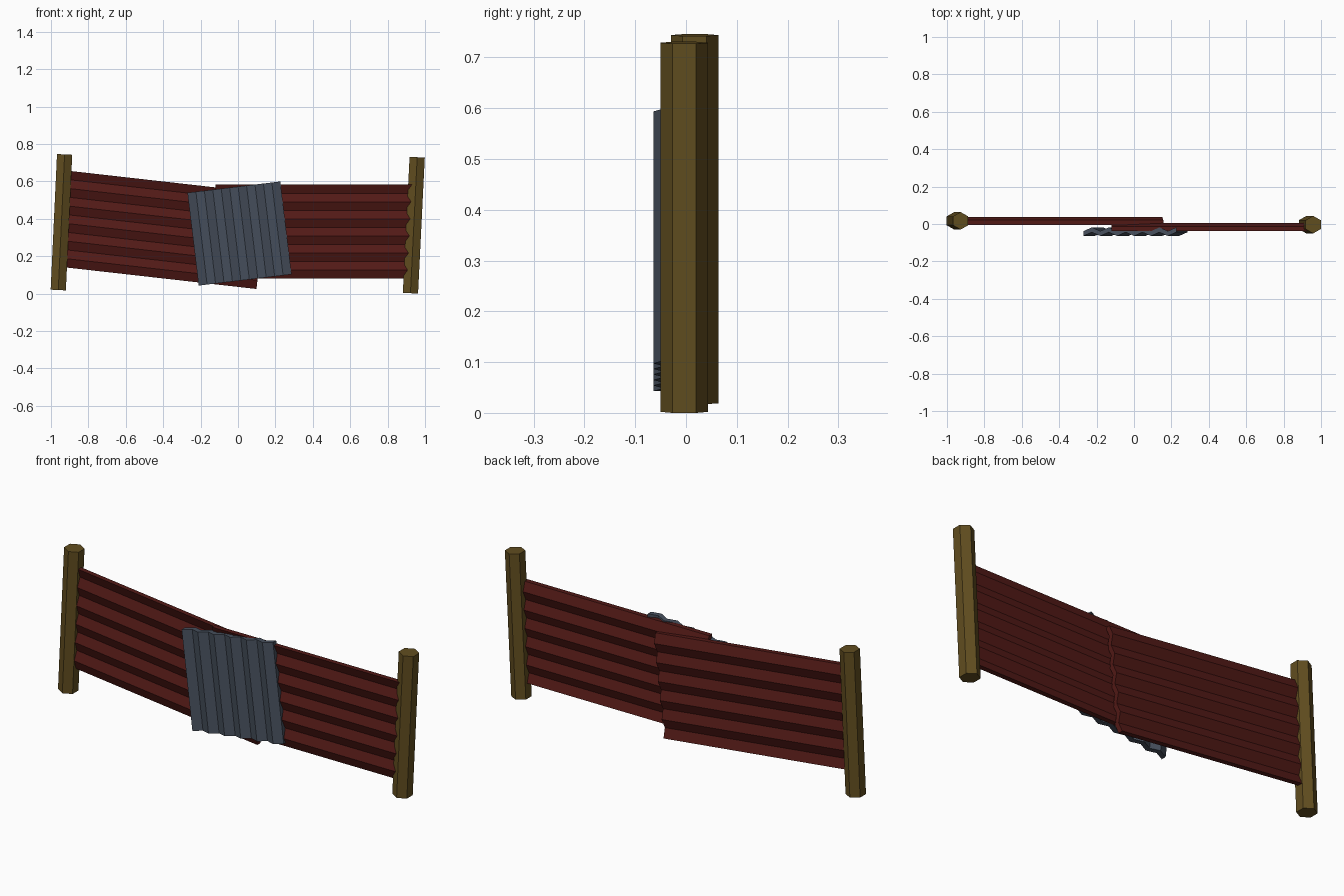
import bpy, bmesh, math
from mathutils import Vector, Matrix

if "Cube" in bpy.data.objects:
    bpy.data.objects.remove(bpy.data.objects["Cube"])


def material(name, rgb):
    m = bpy.data.materials.new(name)
    m.diffuse_color = (*rgb, 1)
    m.use_nodes = True
    m.node_tree.nodes["Principled BSDF"].inputs["Base Color"].default_value = m.diffuse_color
    return m


wood = material("wood", (0.12, 0.075, 0.014))
rust = material("rust_red", (0.085, 0.010, 0.008))
steel = material("blue_grey", (0.063, 0.08, 0.11))


def finish(name, bm, mat, matrix):
    bmesh.ops.recalc_face_normals(bm, faces=bm.faces)
    me = bpy.data.meshes.new(name)
    bm.to_mesh(me)
    bm.free()
    me.materials.append(mat)
    ob = bpy.data.objects.new(name, me)
    ob.matrix_world = matrix
    bpy.context.collection.objects.link(ob)
    return ob


def post(name, bottom, top, radius=0.047):
    """Six-sided post leaning from bottom to top, one corner facing front."""
    a, b = Vector(bottom), Vector(top)
    axis = b - a
    bm = bmesh.new()
    bmesh.ops.create_cone(bm, cap_ends=True, segments=6, radius1=radius,
                          radius2=radius, depth=axis.length,
                          matrix=Matrix.Rotation(0, 4, 'Z'))
    # make sure a corner points along y
    if max(v.co.y for v in bm.verts) < radius * 0.95:
        bmesh.ops.rotate(bm, verts=bm.verts, matrix=Matrix.Rotation(math.pi / 6, 3, 'Z'))
    tilt = math.atan2(axis.x, axis.z)
    finish(name, bm, wood, Matrix.Translation((a + b) / 2) @ Matrix.Rotation(tilt, 4, 'Y'))


def sheet(name, mat, centre, length, width, angle, depth, thick, folds=11, phase=1):
    """Corrugated sheet: a zigzag profile across the width, run along the length."""
    bm = bmesh.new()
    front, back = [], []
    for i in range(folds + 1):
        z = width * (0.5 - i / folds)
        y = phase * depth / 2 * (-1) ** (i + 1)
        front.append(bm.verts.new((-length / 2, y - thick / 2, z)))
        back.append(bm.verts.new((-length / 2, y + thick / 2, z)))
    strips = [bm.faces.new((front[i], front[i + 1], back[i + 1], back[i]))
              for i in range(folds)]
    ext = bmesh.ops.extrude_face_region(bm, geom=strips, use_keep_orig=True)
    bmesh.ops.translate(bm, vec=(length, 0, 0),
                        verts=[g for g in ext["geom"] if isinstance(g, bmesh.types.BMVert)])
    finish(name, bm, mat, Matrix.Translation(centre) @ Matrix.Rotation(-angle, 4, 'Y'))


# Leaning end posts
post("left_post", (-0.961, 0.017, 0.019), (-0.927, 0.017, 0.744))
post("right_post", (0.922, -0.0035, 0.002), (0.958, -0.0035, 0.729))

# Overlapping red fence sheets, ridges running lengthwise
sheet("left_sheet", rust, (-0.399, 0.017, 0.340), 1.06, 0.515, math.radians(-6.45), 0.018, 0.025)
sheet("right_sheet", rust, (0.41, -0.017, 0.331), 1.06, 0.502, 0, 0.018, 0.025)

# Patch over the joint, ridges running upright
sheet("patch_sheet", steel, (0.008, -0.041, 0.321), 0.50, 0.50, math.radians(96.9), 0.02, 0.026)
